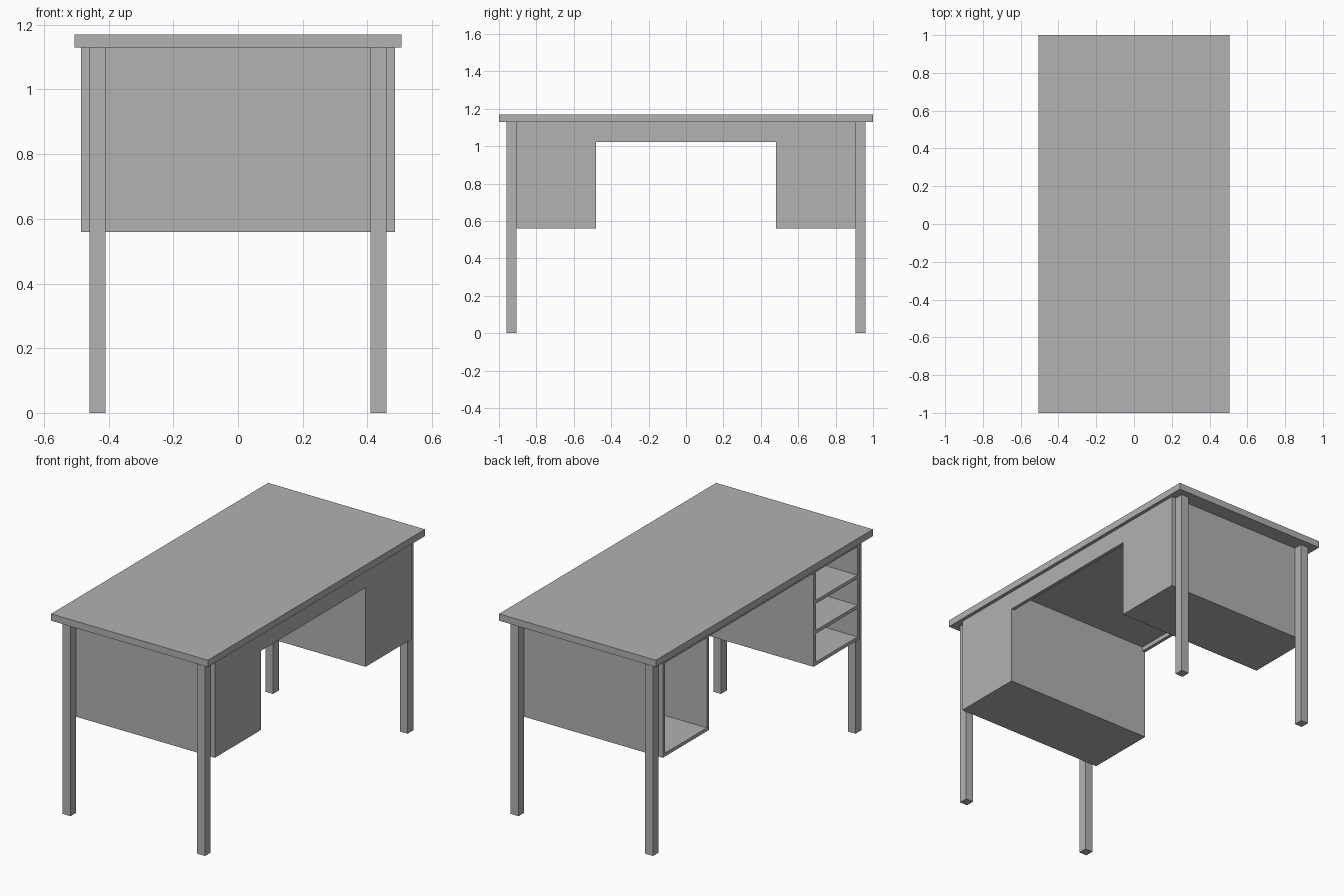
import bpy

default_cube = bpy.data.objects.get("Cube")
if default_cube:
    bpy.data.objects.remove(default_cube, do_unlink=True)

# Single grey finish
GREY = (0.445, 0.445, 0.445, 1)
grey = bpy.data.materials.new("plain_grey")
grey.use_nodes = True
grey.diffuse_color = GREY
grey.node_tree.nodes["Principled BSDF"].inputs["Base Color"].default_value = GREY


def box(name, xs, ys, zs):
    """Add a block spanning the given (low, high) range on each axis."""
    spans = (sorted(xs), sorted(ys), sorted(zs))
    bpy.ops.mesh.primitive_cube_add(size=1)
    ob = bpy.context.object
    ob.name = name
    for v in ob.data.vertices:
        v.co = [(lo + hi) / 2 + c * (hi - lo) for c, (lo, hi) in zip(v.co, spans)]
    ob.data.materials.append(grey)
    return ob


TOP_UNDER = 1.13
DEPTH = 0.486     # half depth of the body
T = 0.02          # board thickness
INNER, OUTER = 0.482, 0.907   # pedestal extents along y
BOTTOM = 0.56
RAIL = 1.105

# Desktop
box("desktop", (-0.506, 0.506), (-1, 1), (TOP_UNDER, 1.17))

# Four square legs
for sx, x_name in ((1, "left"), (-1, "right")):
    for sy, y_name in ((-1, "front"), (1, "back")):
        box(f"{y_name}_{x_name}_leg", (sx * 0.409, sx * 0.459),
            (sy * OUTER, sy * 0.96), (0, TOP_UNDER))

# Two pedestals, closed on +x and open on -x
for sy, end in ((-1, "front"), (1, "back")):
    full = (-DEPTH, DEPTH)
    inside = (sy * (INNER + T), sy * (OUTER - T))
    box(f"{end}_pedestal_inner_side", full, (sy * INNER, sy * (INNER + T)),
        (BOTTOM, TOP_UNDER))
    box(f"{end}_pedestal_outer_side", full, (sy * (OUTER - T), sy * OUTER),
        (BOTTOM, TOP_UNDER))
    box(f"{end}_pedestal_floor", full, inside, (BOTTOM, BOTTOM + T))
    box(f"{end}_pedestal_closed_panel", (DEPTH - T, DEPTH), inside,
        (BOTTOM + T, TOP_UNDER))
    box(f"{end}_pedestal_rail", (-DEPTH, -DEPTH + T), inside, (RAIL, TOP_UNDER))

# Two shelves in the front pedestal
for i in (1, 2):
    z = BOTTOM + T + i * (RAIL - BOTTOM - T) / 3
    box(f"shelf_{i}", (-DEPTH, DEPTH - T), (-OUTER + T, -INNER - T),
        (z - T / 2, z + T / 2))

# Apron and slim rail joining the pedestals
box("kneehole_apron", (DEPTH - T, DEPTH), (-INNER, INNER), (1.022, TOP_UNDER))
box("kneehole_rail", (-DEPTH, -DEPTH + T), (-INNER, INNER), (RAIL, TOP_UNDER))
